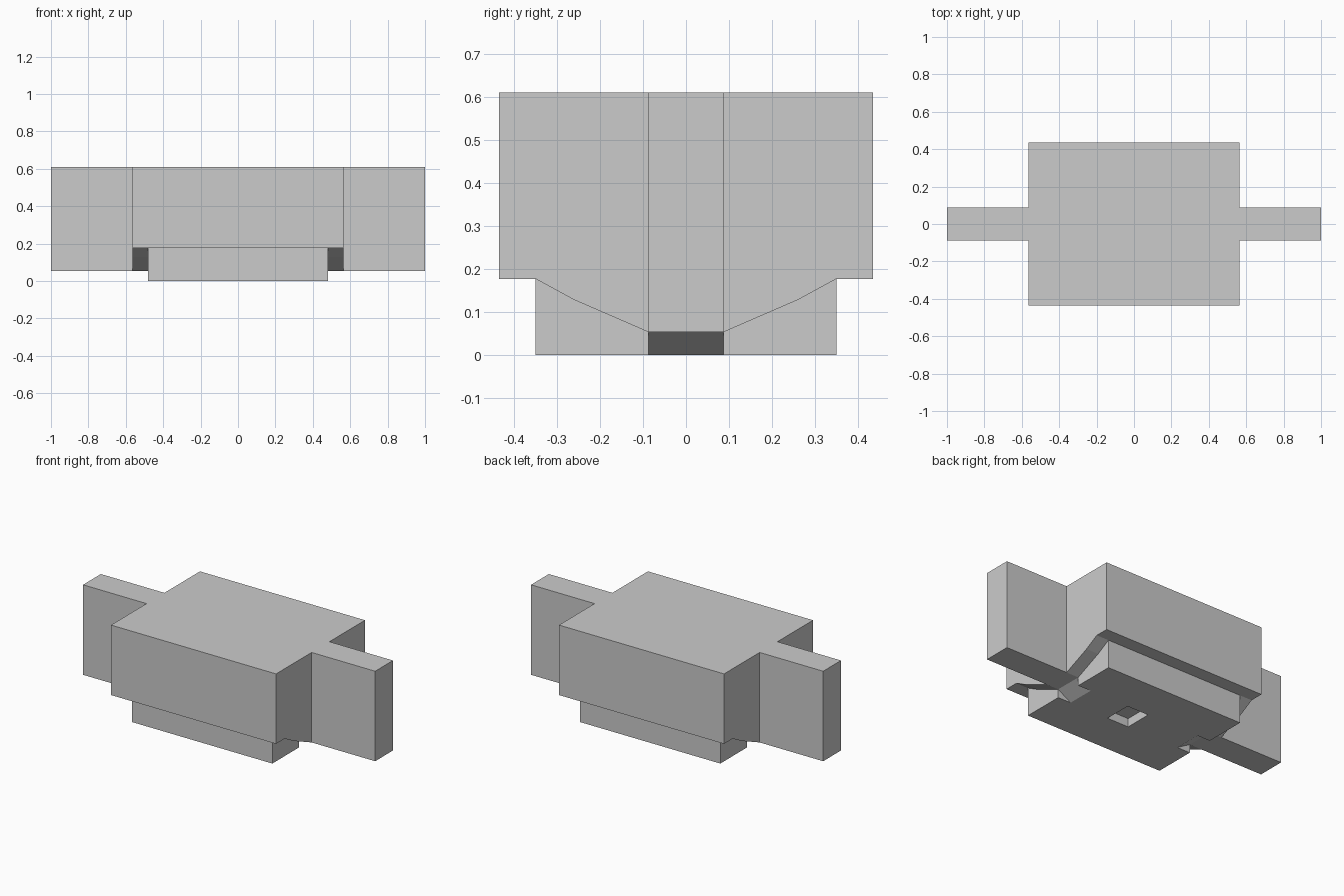
import bpy, bmesh

if "Cube" in bpy.data.objects:
    bpy.data.objects.remove(bpy.data.objects["Cube"])


def prism(name, profile, axis, lo, hi):
    """Extrude a 2D profile along x (profile is y,z) or y (profile is x,z)."""
    bm = bmesh.new()
    verts = [bm.verts.new((lo, a, b) if axis == 'x' else (a, lo, b)) for a, b in profile]
    face = bm.faces.new(verts)
    ext = bmesh.ops.extrude_face_region(bm, geom=[face])
    step = (hi - lo, 0, 0) if axis == 'x' else (0, hi - lo, 0)
    bmesh.ops.translate(bm, vec=step, verts=[v for v in ext['geom']
                                             if isinstance(v, bmesh.types.BMVert)])
    bmesh.ops.recalc_face_normals(bm, faces=bm.faces[:])
    mesh = bpy.data.meshes.new(name)
    bm.to_mesh(mesh)
    bm.free()
    obj = bpy.data.objects.new(name, mesh)
    bpy.context.collection.objects.link(obj)
    return obj


def box(name, x0, x1, y0, y1, z0, z1):
    return prism(name, [(y0, z0), (y1, z0), (y1, z1), (y0, z1)], 'x', x0, x1)


def combine(target, other, operation):
    """Apply a boolean and discard the helper."""
    mod = target.modifiers.new(operation, 'BOOLEAN')
    mod.operation = operation
    mod.solver = 'EXACT'
    mod.object = other
    other.hide_render = True
    bpy.context.view_layer.objects.active = target
    bpy.ops.object.modifier_apply(modifier=mod.name)
    bpy.data.objects.remove(other)


W = 0.087           # half thickness of the end tabs
TOP, LEDGE, TAB_Z = 0.61, 0.177, 0.053

# Main block with sloped underside
half = [(W, TAB_Z), (0.26, 0.128), (0.35, LEDGE), (0.435, LEDGE), (0.435, TOP)]
body = prism("body", half + [(-y, z) for y, z in reversed(half)], 'x', -0.565, 0.565)

# Thin tabs running out of both ends
combine(body, box("end_tabs", -1, 1, -W, W, TAB_Z, TOP), 'UNION')

# Foot plate
foot = box("foot", -0.48, 0.48, -0.35, 0.35, 0, 0.25)

# Ramped notches at both ends of the foot
slope = TAB_Z / 0.09
for s in (-1, 1):
    wedge = [(s * 0.37, -0.02 * slope), (s * 0.50, 0.11 * slope), (s * 0.50, -0.02 * slope)]
    combine(foot, prism("notch_cutter", wedge, 'y', -W, W), 'DIFFERENCE')

# Small pocket in the underside
combine(foot, box("pocket_cutter", -0.03, 0.12, -W, W, -0.05, 0.09), 'DIFFERENCE')

combine(body, foot, 'UNION')
